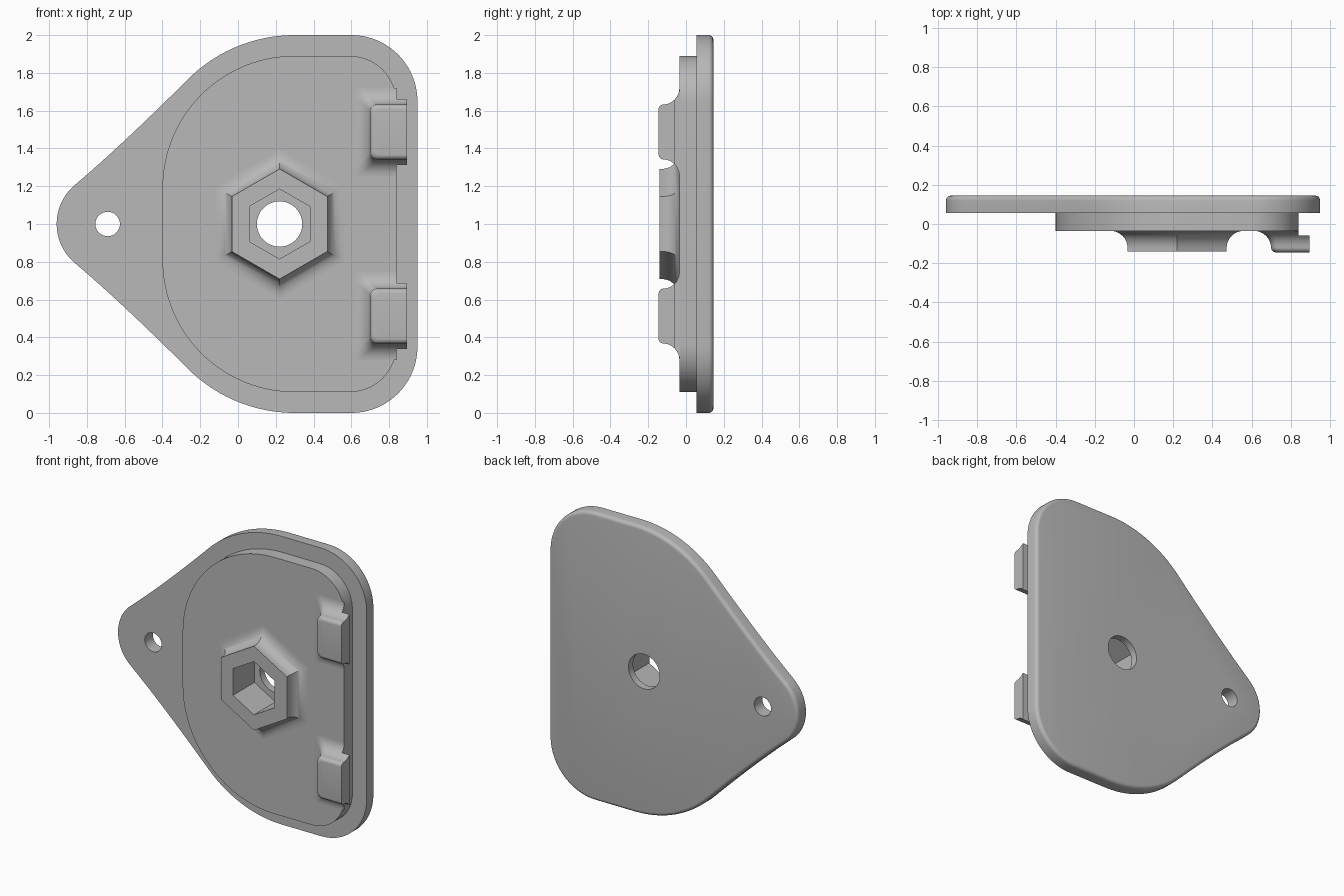
import bpy, bmesh, math
from math import cos, sin, radians

cube = bpy.data.objects.get("Cube")
if cube:
    bpy.data.objects.remove(cube, do_unlink=True)

grey = bpy.data.materials.new("plain_grey")
grey.use_nodes = True
GREY = (0.48, 0.48, 0.48, 1)
grey.diffuse_color = GREY
grey.node_tree.nodes["Principled BSDF"].inputs["Base Color"].default_value = GREY

FRONT_Y, STEP_Y, PLATE_Y, BACK_Y = -0.145, -0.035, 0.055, 0.145
HUB = (0.22, 1.0)


def arc(cx, cz, r, a0, a1, n):
    steps = [radians(a0 + (a1 - a0) * i / n) for i in range(n + 1)]
    return [(cx + r * cos(a), cz + r * sin(a)) for a in steps]


def mirrored(upper):
    """Close an upper half outline by reflecting it about z = 1."""
    return upper + [(x, 2 - z) for x, z in reversed(upper)]


def loft(name, sections, back_bevel=0):
    """Skin a list of (y, outline) sections and cap both ends."""
    bm = bmesh.new()
    rings = [[bm.verts.new((x, y, z)) for x, z in pts] for y, pts in sections]
    for a, b in zip(rings, rings[1:]):
        for i in range(len(a)):
            j = (i + 1) % len(a)
            bm.faces.new((a[i], a[j], b[j], b[i]))
    bm.faces.new(rings[0])
    bm.faces.new(rings[-1])
    bmesh.ops.remove_doubles(bm, verts=bm.verts, dist=1e-4)
    bmesh.ops.recalc_face_normals(bm, faces=bm.faces)
    if back_bevel:
        rim = [e for e in bm.edges if all(abs(v.co.y - BACK_Y) < 1e-4 for v in e.verts)]
        bmesh.ops.bevel(bm, geom=rim, offset=back_bevel, segments=5,
                        profile=0.5, affect='EDGES')
    mesh = bpy.data.meshes.new(name)
    bm.to_mesh(mesh)
    bm.free()
    mesh.materials.append(grey)
    obj = bpy.data.objects.new(name, mesh)
    bpy.context.collection.objects.link(obj)
    return obj


def activate(obj):
    bpy.ops.object.select_all(action='DESELECT')
    obj.select_set(True)
    bpy.context.view_layer.objects.active = obj


def cut(obj, *cutters):
    activate(obj)
    for c in cutters:
        mod = obj.modifiers.new("cut", 'BOOLEAN')
        mod.operation, mod.solver, mod.object = 'DIFFERENCE', 'EXACT', c
        bpy.ops.object.modifier_apply(modifier=mod.name)


def hexagon(r):
    return arc(*HUB, r, 90, 390, 5)


# Cutters: bolt hole, hexagonal nut pocket, hanging hole, clip undercut
bolt_hole = loft("bolt_hole_cutter", [(y, arc(*HUB, 0.12, 0, 352.5, 47)) for y in (-0.3, 0.3)])
nut_pocket = loft("nut_pocket_cutter", [(y, hexagon(0.185)) for y in (-0.3, 0.095)])
hang_hole = loft("hang_hole_cutter",
                 [(y, arc(-0.69, 1, 0.065, 0, 350, 35)) for y in (-0.3, 0.3)])
undercut = loft("undercut_cutter",
                [(y, [(0.84, -1), (1.2, -1), (1.2, 3), (0.84, 3)]) for y in (-0.058, 0.2)])
cutters = [bolt_hole, nut_pocket, hang_hole, undercut]

# Teardrop back plate, with a slightly hollow flank between the two arcs
shoulder = arc(0.3, 1.2, 0.8, 90, 135, 20)
tip = arc(-0.69, 1, 0.27, 130, 180, 14)
(ax, az), (bx, bz), (cx, cz) = shoulder[-1], (-0.622, 1.41), tip[0]
flank = []
for i in range(1, 8):
    t = i / 8
    u = 1 - t
    flank.append((u * u * ax + 2 * u * t * bx + t * t * cx,
                  u * u * az + 2 * u * t * bz + t * t * cz))
outline = mirrored(arc(0.6, 1.65, 0.35, 0, 90, 20) + shoulder + flank + tip)
plate = loft("back_plate", [(PLATE_Y, outline), (BACK_Y, outline)], back_bevel=0.025)
cut(plate, nut_pocket, bolt_hole, hang_hole)

# Raised step
outline = mirrored(arc(0.59, 1.64, 0.25, 0, 90, 20) + arc(0.3, 1.19, 0.7, 90, 180, 36))
step = loft("raised_step", [(STEP_Y, outline), (PLATE_Y + 0.005, outline)])
cut(step, nut_pocket)

# Hexagonal boss with a concave fillet at its foot
FILLET = 0.088
foot = [(STEP_Y + 0.003, FILLET)]
for i in range(11):
    a = radians(9 * i)
    foot.append((STEP_Y - FILLET * (1 - cos(a)), FILLET * (1 - sin(a))))
boss = loft("hex_boss", [(y, hexagon(0.292 + o / cos(radians(30)))) for y, o in foot]
            + [(-0.14, hexagon(0.292))])
cut(boss, nut_pocket)


# Two edge clips: filleted foot, rounded nose, undercut lip
def clip_outline(zc, grow):
    r, half, left, right = 0.035, 0.145 + grow, 0.70 - grow, 0.895
    top = arc(left + r, zc + half - r, r, 90, 180, 6)
    low = arc(left + r, zc - half + r, r, 180, 270, 6)
    return [(right, zc + half)] + top + low + [(right, zc - half)]


NOSE = 0.025
nose = []
for i in range(1, 7):
    a = radians(15 * i)
    nose.append((FRONT_Y + NOSE * (1 - sin(a)), -NOSE * (1 - cos(a))))
clips = []
for side, zc in (("upper", 1.4875), ("lower", 0.5125)):
    clip = loft(side + "_clip", [(y, clip_outline(zc, o)) for y, o in foot + nose])
    cut(clip, undercut)
    clips.append(clip)

for c in cutters:
    bpy.data.objects.remove(c, do_unlink=True)

for obj in [plate, step, boss] + clips:
    activate(obj)
    bpy.ops.object.shade_smooth_by_angle(angle=radians(32))
